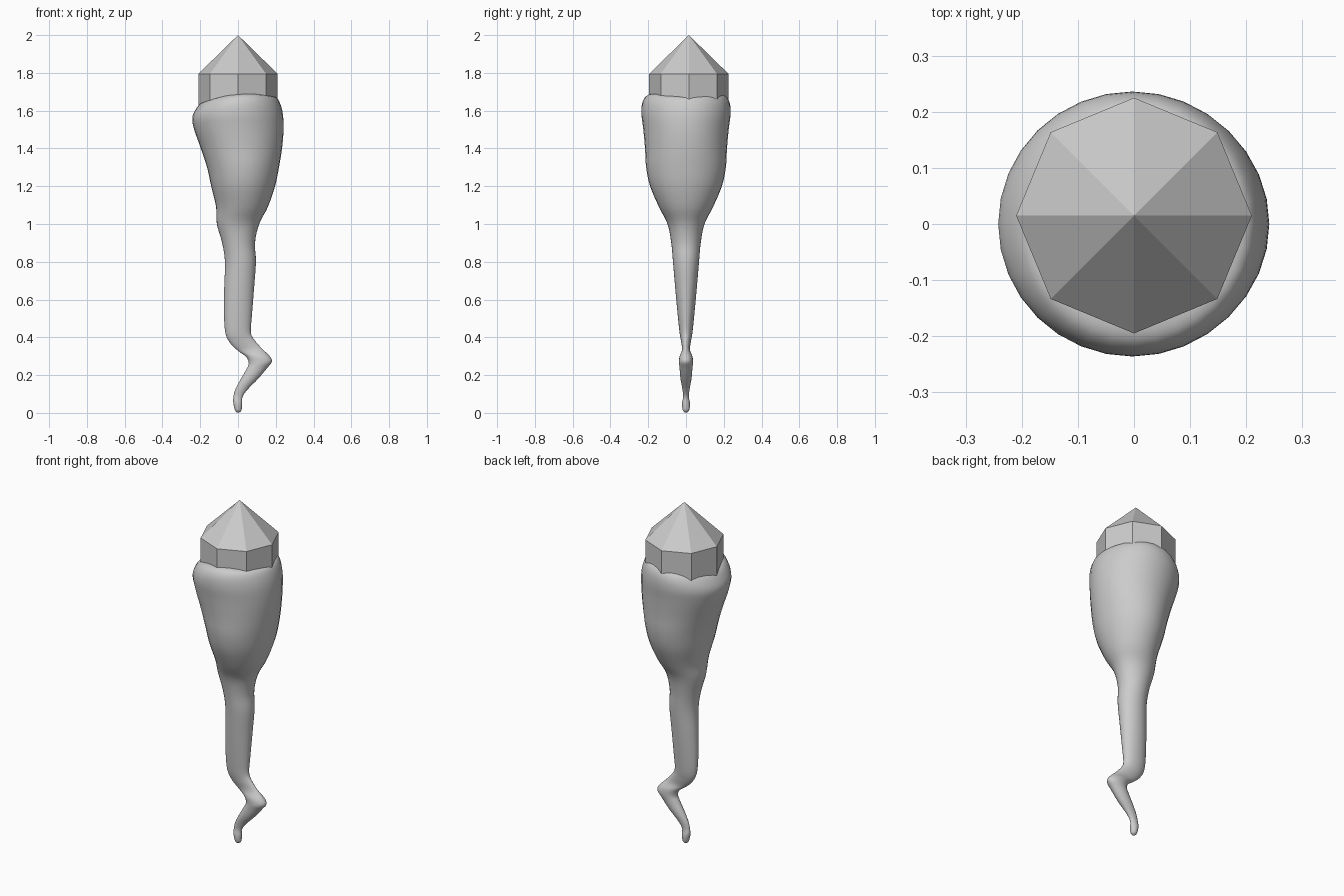
import bpy, bmesh, math
from mathutils import Vector

SEGS = 32   # sides of the handle loft
STEPS = 4   # smooth steps between sections

# Handle sections, bottom to top: left x, left z, right x, right z, half depth in y
sections = [
    (-0.004, 0.001, 0.004, 0.001, 0.004),
    (-0.016, 0.015, 0.018, 0.013, 0.017),
    (-0.025, 0.055, 0.022, 0.045, 0.021),
    (-0.024, 0.085, 0.024, 0.085, 0.015),
    (-0.014, 0.125, 0.052, 0.125, 0.019),
    (0.014, 0.178, 0.106, 0.180, 0.029),
    (0.045, 0.232, 0.155, 0.238, 0.034),
    (0.057, 0.262, 0.180, 0.272, 0.037),
    (0.044, 0.296, 0.166, 0.302, 0.034),
    (0.004, 0.326, 0.125, 0.342, 0.021),
    (-0.038, 0.365, 0.084, 0.390, 0.026),
    (-0.066, 0.420, 0.068, 0.430, 0.034),
    (-0.074, 0.52, 0.074, 0.52, 0.044),
    (-0.073, 0.66, 0.085, 0.66, 0.057),
    (-0.069, 0.80, 0.095, 0.80, 0.069),
    (-0.084, 0.90, 0.090, 0.90, 0.078),
    (-0.112, 1.00, 0.112, 1.00, 0.098),
    (-0.116, 1.09, 0.158, 1.09, 0.143),
    (-0.142, 1.20, 0.196, 1.20, 0.190),
    (-0.164, 1.30, 0.217, 1.30, 0.211),
    (-0.197, 1.40, 0.233, 1.40, 0.217),
    (-0.232, 1.50, 0.241, 1.50, 0.226),
    (-0.242, 1.56, 0.237, 1.585, 0.236),
    (-0.225, 1.605, 0.220, 1.645, 0.230),
    (-0.195, 1.64, 0.197, 1.672, 0.203),
    (-0.150, 1.65, 0.150, 1.675, 0.150),
]


def catmull(a, b, c, d, t):
    return [0.5 * (2 * q + (r - p) * t + (2 * p - 5 * q + 4 * r - s) * t * t
            + (3 * q - p - 3 * r + s) * t ** 3) for p, q, r, s in zip(a, b, c, d)]


def finish(bm, name, smooth):
    bmesh.ops.recalc_face_normals(bm, faces=bm.faces)
    for f in bm.faces:
        f.smooth = smooth
    mesh = bpy.data.meshes.new(name)
    bm.to_mesh(mesh)
    bm.free()
    obj = bpy.data.objects.new(name, mesh)
    bpy.context.collection.objects.link(obj)
    return obj


# Twisted handle: a loft of tilted ovals
dense = []
last = len(sections) - 1
for i in range(last):
    ctrl = [sections[min(max(k, 0), last)] for k in range(i - 1, i + 3)]
    dense += [catmull(*ctrl, s / STEPS) for s in range(STEPS)]
dense.append(sections[-1])

bm = bmesh.new()
rings = []
for xl, zl, xr, zr, depth in dense:
    left, right = Vector((xl, 0, zl)), Vector((xr, 0, zr))
    mid, half = (left + right) / 2, (right - left) / 2
    lift = 0.025 * max(0, (mid.z - 1.5) / 0.15)   # lip rises at front and back
    ring = []
    for k in range(SEGS):
        a = math.tau * k / SEGS
        ring.append(bm.verts.new(mid + half * math.cos(a) + Vector(
            (0, depth * math.sin(a), lift * math.sin(a) ** 2))))
    rings.append(ring)
for lo, hi in zip(rings, rings[1:]):
    for k in range(SEGS):
        n = (k + 1) % SEGS
        bm.faces.new((lo[k], lo[n], hi[n], hi[k]))
bm.faces.new(rings[0])
bm.faces.new(rings[-1])
finish(bm, "handle", True)

# Eight-sided crystal: prism with a pointed top
bm = bmesh.new()
base, shoulder = [[bm.verts.new((0.21 * math.cos(math.tau * k / 8),
                                 0.015 + 0.21 * math.sin(math.tau * k / 8), z))
                   for k in range(8)] for z in (1.58, 1.795)]
tip = bm.verts.new((0, 0.015, 2.0))
for k in range(8):
    n = (k + 1) % 8
    bm.faces.new((base[k], base[n], shoulder[n], shoulder[k]))
    bm.faces.new((shoulder[k], shoulder[n], tip))
bm.faces.new(base)
finish(bm, "crystal", False)
